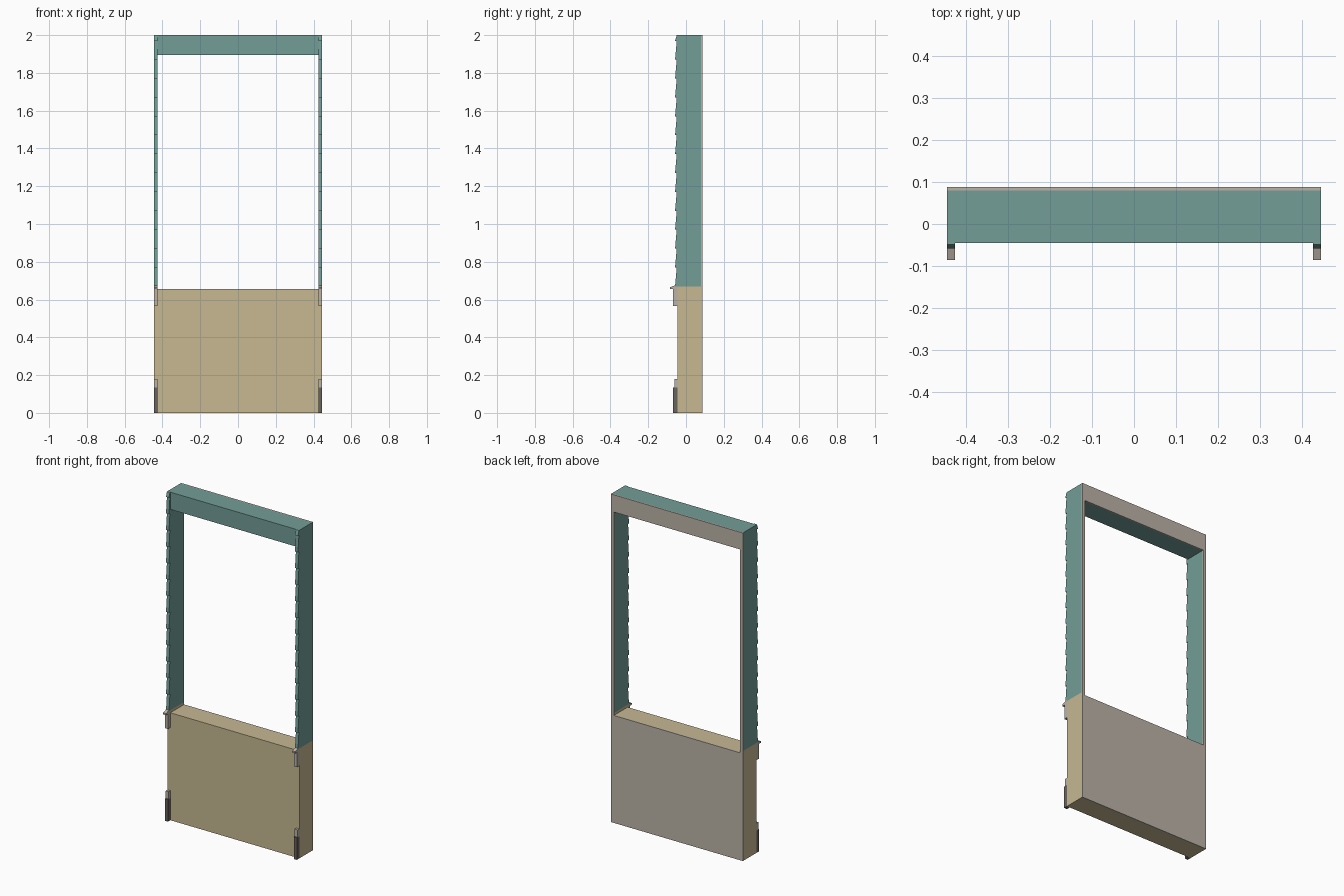
import bpy

if "Cube" in bpy.data.objects:
    bpy.data.objects.remove(bpy.data.objects["Cube"])


def material(name, rgb):
    m = bpy.data.materials.new(name)
    m.diffuse_color = (*rgb, 1)
    m.use_nodes = True
    m.node_tree.nodes["Principled BSDF"].inputs["Base Color"].default_value = m.diffuse_color
    return m


TEAL = material("teal_paint", (0.17, 0.34, 0.31))
TAN = material("tan_masonry", (0.57, 0.48, 0.29))
GREY = material("warm_grey_plaster", (0.50, 0.45, 0.39))
DARK = material("dark_grey_base", (0.14, 0.125, 0.11))


def prism(name, profile, x0, x1, mat):
    """Extrude a (y, z) profile, listed counter-clockwise, from x0 to x1."""
    n = len(profile)
    verts = [(x, y, z) for x in (x0, x1) for y, z in profile]
    faces = [tuple(reversed(range(n))), tuple(range(n, 2 * n))]
    faces += [(i, (i + 1) % n, (i + 1) % n + n, i + n) for i in range(n)]
    mesh = bpy.data.meshes.new(name)
    mesh.from_pydata(verts, [], faces)
    mesh.materials.append(mat)
    ob = bpy.data.objects.new(name, mesh)
    bpy.context.collection.objects.link(ob)
    return ob


def box(name, x0, x1, y0, y1, z0, z1, mat):
    return prism(name, [(y0, z0), (y1, z0), (y1, z1), (y0, z1)], x0, x1, mat)


W, IN = 0.445, 0.425              # outer half width, opening half width
FRONT, BACK, SKIN = -0.045, 0.08, 0.088
SILL, SPLIT, HEAD, TOP = 0.655, 0.67, 1.895, 2.0

# Wall core: masonry below, painted header above
box("lower_wall", -W, W, FRONT, BACK, 0, SILL, TAN)
box("header", -W, W, FRONT, BACK, HEAD, TOP, TEAL)

# Plaster lining on the back, around the opening
box("lining_lower", -W, W, BACK, SKIN, 0, SILL, GREY)
box("lining_header", -W, W, BACK, SKIN, HEAD, TOP, GREY)

for side, a, b in (("left", -W, -IN), ("right", IN, W)):
    # Jambs beside the opening
    box(side + "_jamb_foot", a, b, FRONT, BACK, SILL, SPLIT, TAN)
    box(side + "_jamb", a, b, FRONT, BACK, SPLIT, HEAD, TEAL)
    box(side + "_lining_jamb", a, b, BACK, SKIN, SILL, HEAD, GREY)

    # Lapped siding boards: thick at the bottom edge, thin at the top
    z = SPLIT
    while z < TOP - 0.01:
        top = min(z + 0.1, TOP)
        prism(side + "_siding_board",
              [(-0.058, z), (FRONT, z), (FRONT, top), (-0.049, top)], a, b, TEAL)
        z += 0.1

    # Ledge moulding with its apron below
    prism(side + "_ledge", [(-0.085, 0.655), (FRONT, 0.655), (FRONT, 0.675),
                            (-0.058, 0.675), (-0.085, 0.665)], a, b, GREY)
    box(side + "_apron", a, b, -0.068, FRONT, 0.565, 0.655, GREY)

    # Plinth block with a dark base
    box(side + "_plinth", a, b, -0.062, FRONT, 0.135, 0.18, GREY)
    box(side + "_base", a, b, -0.069, FRONT, 0, 0.135, DARK)
